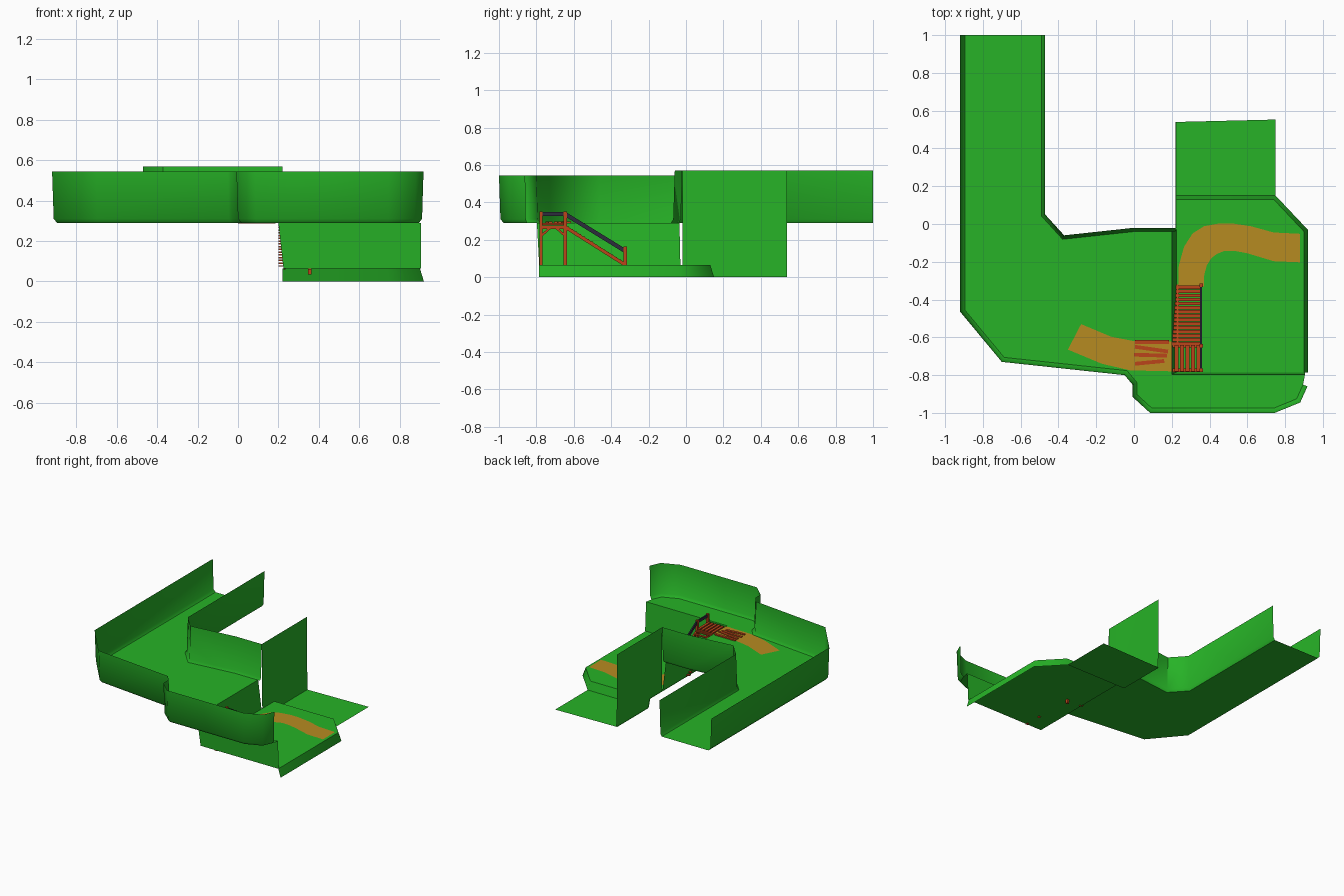
import bpy, bmesh, math
from mathutils import Vector

if "Cube" in bpy.data.objects:
    bpy.data.objects.remove(bpy.data.objects["Cube"])


def material(name, rgb):
    m = bpy.data.materials.new(name)
    m.diffuse_color = (*rgb, 1)
    m.use_nodes = True
    m.node_tree.nodes["Principled BSDF"].inputs["Base Color"].default_value = m.diffuse_color
    return m


GRASS = material("grass", (0.02, 0.45, 0.02))
DIRT = material("dirt", (0.47, 0.26, 0.015))
WOOD = material("wood", (0.50, 0.06, 0.01))
RAIL = material("dark_rail", (0.025, 0.025, 0.045))


def finish(name, bm, mat, smooth=None):
    mesh = bpy.data.meshes.new(name)
    bm.to_mesh(mesh)
    bm.free()
    ob = bpy.data.objects.new(name, mesh)
    bpy.context.collection.objects.link(ob)
    mesh.materials.append(mat)
    if smooth:
        bpy.ops.object.select_all(action='DESELECT')
        ob.select_set(True)
        bpy.context.view_layer.objects.active = ob
        bpy.ops.object.shade_smooth_by_angle(angle=math.radians(smooth))
    return ob


def floor(name, pts, z, mat=GRASS):
    bm = bmesh.new()
    f = bm.faces.new([bm.verts.new((x, y, z)) for x, y in pts])
    f.normal_update()
    if f.normal.z < 0:
        f.normal_flip()
    bmesh.ops.triangulate(bm, faces=[f])
    return finish(name, bm, mat)


def strip(name, rows, mat=GRASS, flip=False):
    """Skin between polylines of equal length."""
    bm = bmesh.new()
    vs = [[bm.verts.new(p) for p in row] for row in rows]
    for a, b in zip(vs, vs[1:]):
        for i in range(len(a) - 1):
            q = [a[i], a[i + 1], b[i + 1], b[i]]
            bm.faces.new(q[::-1] if flip else q)
    return finish(name, bm, mat, 50)


def offset(path, d):
    """Shift an open path to its left by d with mitred corners."""
    pts = [Vector(p) for p in path]
    dirs = [(b - a).normalized() for a, b in zip(pts, pts[1:])]
    nrm = [Vector((-v.y, v.x)) for v in dirs]
    out = []
    for i, p in enumerate(pts):
        a, b = nrm[max(i - 1, 0)], nrm[min(i, len(nrm) - 1)]
        m = (a + b).normalized()
        out.append(tuple(p + m * (d / m.dot(a))))
    return out


def at(path, z):
    return [(x, y, z) for x, y in path]


def beam(name, a, b, w, h, mat=WOOD):
    """Box of width w (sideways) and height h running from a to b."""
    a, b = Vector(a), Vector(b)
    d = (b - a).normalized()
    side = d.cross(Vector((0, 0, 1)))
    side = side.normalized() if side.length > 1e-4 else Vector((1, 0, 0))
    up = side.cross(d)
    bm = bmesh.new()
    bmesh.ops.create_cube(bm, size=1)
    for v in bm.verts:
        c = v.co.copy()
        v.co = (a + b) / 2 + d * (c.x * (b - a).length) + side * (c.y * w) + up * (c.z * h)
    bmesh.ops.recalc_face_normals(bm, faces=bm.faces)
    return finish(name, bm, mat)


# Upper plateau: outer and inner cliff walls with a small fillet at the floor
HI, LO = 0.29, 0.065
outer = [(-0.92, 1), (-0.92, -0.465), (-0.70, -0.73), (-0.05, -0.80), (-0.008, -0.85),
         (-0.008, -0.915), (0.085, -1), (0.745, -1), (0.88, -0.945), (0.918, -0.86)]
inner = [(-0.47, 1), (-0.47, 0.05), (-0.37, -0.06), (0, -0.02), (0.22, -0.02)]
strip("outer_cliff", [at(offset(outer, 0.025), HI), at(offset(outer, 0.008), HI + 0.02),
                      at(outer, 0.545)], flip=False)
strip("inner_cliff", [at(offset(inner, -0.02), HI), at(offset(inner, -0.008), HI + 0.02),
                      at(inner, 0.57)], flip=True)
edge_top = [(0.905, -0.797), (0.2, -0.797), (0.2, -0.035)]
floor("upper_ground", offset(outer, 0.025) + [edge_top[0], (0.2, -0.797), (0.2, -0.04)]
      + offset(inner, -0.02)[::-1], HI)

# Drop from the plateau to the lower ground
edge_low = [(0.905, -0.785), (0.225, -0.785), (0.225, -0.03)]
strip("terrace_drop", [at(edge_top, HI), at(edge_low, LO)], flip=True)

# Lower ground, its sloped skirt, and the lowest ground behind it
rim = [(0.9, -0.785), (0.9, -0.04), (0.74, 0.13), (0.22, 0.13)]
foot = [(0.92, -0.785), (0.92, -0.03), (0.75, 0.15), (0.22, 0.15)]
floor("lower_ground", rim + [(0.22, -0.785)], LO)
strip("lower_skirt", [at(rim, LO), at(foot, 0)], flip=True)
floor("back_ground", [(0.22, 0.15), (0.75, 0.15), (0.75, 0.553), (0.22, 0.54)], 0)

# Tall wall beside the lower ground
ys = [-0.02, 0.13, 0.15, 0.54]
base = [LO, LO, 0, 0]
strip("side_cliff", [[(0.225, y, z) for y, z in zip(ys, base)],
                     [(0.22, y, 0.57) for y in ys]], flip=False)

# Dirt paths
left = [(0.235, -0.33), (0.237, -0.22), (0.265, -0.12), (0.31, -0.05), (0.37, -0.012),
        (0.45, 0.003), (0.52, 0.003), (0.62, -0.012), (0.74, -0.045), (0.88, -0.052)]
right = [(0.37, -0.33), (0.372, -0.27), (0.385, -0.22), (0.41, -0.18), (0.44, -0.158),
         (0.48, -0.142), (0.53, -0.142), (0.60, -0.155), (0.74, -0.197), (0.88, -0.203)]
strip("lower_path", [at(left, LO + 0.003), at(right, LO + 0.003)], DIRT, flip=True)
left = [(-0.28, -0.53), (-0.12, -0.597), (0.0, -0.62), (0.2, -0.622)]
right = [(-0.35, -0.665), (-0.17, -0.74), (-0.02, -0.775), (0.2, -0.78)]
strip("upper_path", [at(left, HI + 0.003), at(right, HI + 0.003)], DIRT, flip=True)

# Loose boards at the top of the stairs
for i, (x0, y0, x1, y1) in enumerate([(0.005, -0.625, 0.185, -0.625), (0.005, -0.65, 0.18, -0.675),
                                      (0.0, -0.692, 0.175, -0.697), (0.005, -0.74, 0.16, -0.725)]):
    beam(f"ground_board_{i}", (x0, y0, HI + 0.003), (x1, y1, HI + 0.003), 0.02, 0.012)

# Stair landing boards running front to back
X0, X1 = 0.215, 0.355
Y0, Y1, Y2 = -0.775, -0.645, -0.325
for i in range(5):
    x = X0 + 0.01 + i * 0.029
    beam(f"landing_board_{i}", (x, Y0 - 0.005, 0.284), (x, Y1 + 0.005, 0.284), 0.02, 0.01)
for i, y in enumerate((Y0, Y1)):
    beam(f"landing_joist_{i}", (0.205, y, 0.268), (X1, y, 0.268), 0.018, 0.018)

# Steps
N = 15
for i in range(N):
    t = (i + 0.5) / N
    y, z = Y1 + (Y2 - Y1) * t, 0.275 + (0.07 - 0.275) * t
    beam(f"step_{i}", (0.2, y, z), (X1, y, z), 0.018, 0.007)

# Stringers, side beam and corner braces
for i, x in enumerate((0.23, X1)):
    beam(f"stringer_{i}", (x, Y1, 0.268), (x, Y2, 0.066), 0.012, 0.018)
beam("landing_side_beam", (X1, Y0, 0.268), (X1, Y1, 0.268), 0.012, 0.018)
for i, (y, s) in enumerate(((Y0, 1), (Y1, -1))):
    beam(f"brace_{i}", (X1, y, 0.22), (X1, y + s * 0.05, 0.265), 0.01, 0.012)

# Posts and dark handrails
for i, (y, z0, z1) in enumerate(((Y0, 0.06, 0.352), (Y1, 0.06, 0.352), (Y2, 0.035, 0.165))):
    beam(f"post_{i}", (X1, y, z0), (X1, y, z1), 0.018, 0.018)
beam("landing_handrail", (X1, Y0, 0.337), (X1, Y1, 0.337), 0.01, 0.022, RAIL)
beam("stair_handrail", (X1, Y1, 0.337), (X1, Y2, 0.14), 0.01, 0.022, RAIL)
